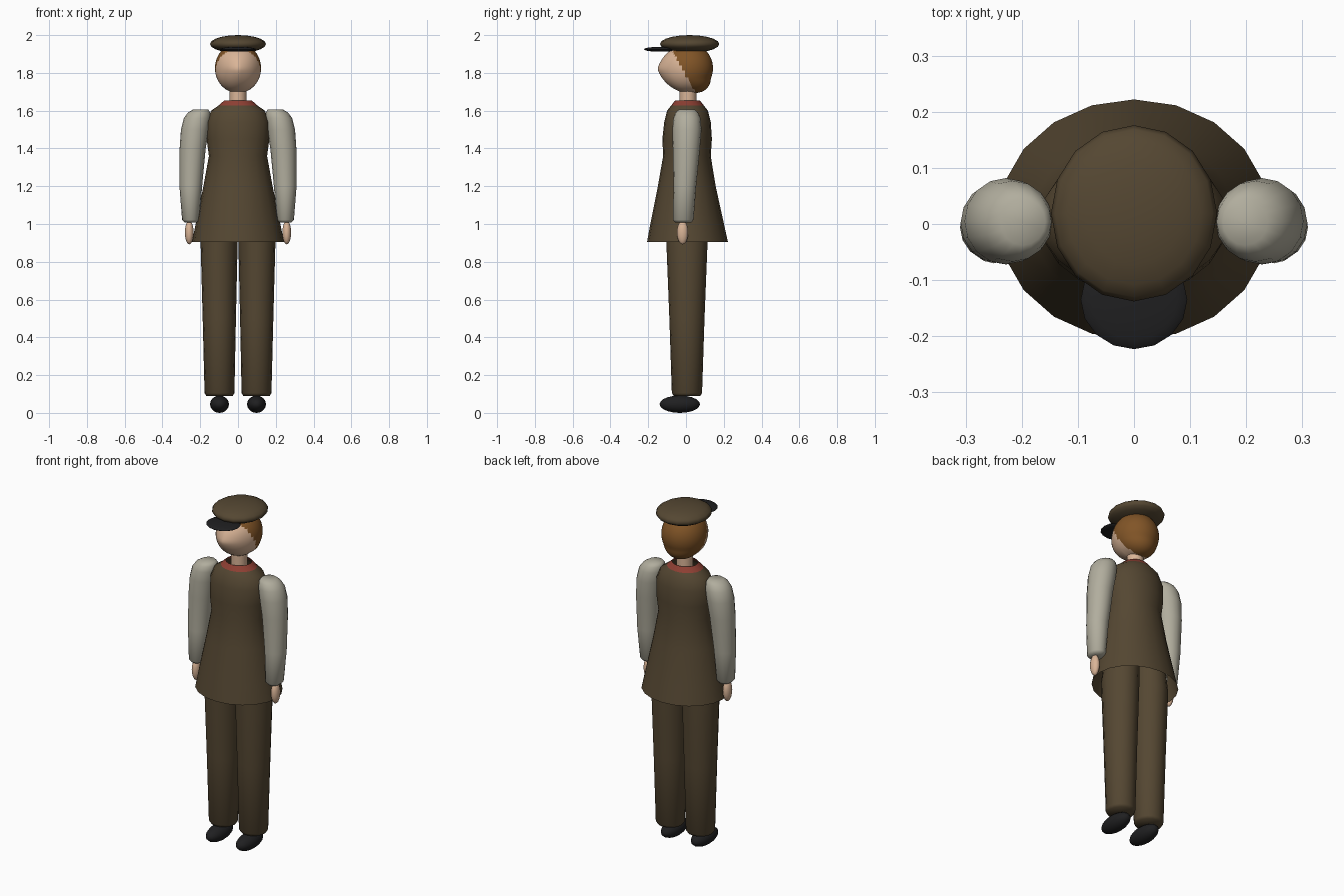
import bpy, bmesh, math

cube = bpy.data.objects.get("Cube")
if cube:
    bpy.data.objects.remove(cube, do_unlink=True)


def material(name, rgb):
    m = bpy.data.materials.new(name)
    m.use_nodes = True
    m.diffuse_color = (*rgb, 1)
    bsdf = next(n for n in m.node_tree.nodes if n.type == 'BSDF_PRINCIPLED')
    bsdf.inputs["Base Color"].default_value = (*rgb, 1)
    return m


brown = material("brown cloth", (0.09, 0.063, 0.032))
cream = material("cream cloth", (0.44, 0.42, 0.34))
skin = material("skin", (0.70, 0.46, 0.31))
ginger = material("ginger hair", (0.22, 0.09, 0.02))
red = material("red cloth", (0.27, 0.05, 0.033))
black = material("black leather", (0.014, 0.014, 0.015))


def finish(name, bm, mats, angle=60, rule=None):
    """Turn a bmesh into a smooth shaded object, colouring faces by a rule."""
    bmesh.ops.recalc_face_normals(bm, faces=bm.faces)
    if rule:
        for f in bm.faces:
            f.material_index = rule(f.calc_center_median())
    mesh = bpy.data.meshes.new(name)
    bm.to_mesh(mesh)
    bm.free()
    for m in mats:
        mesh.materials.append(m)
    ob = bpy.data.objects.new(name, mesh)
    bpy.context.collection.objects.link(ob)
    bpy.ops.object.select_all(action='DESELECT')
    ob.select_set(True)
    bpy.context.view_layer.objects.active = ob
    bpy.ops.object.shade_smooth_by_angle(angle=math.radians(angle))
    return ob


def loft(name, rows, mats, side=1, segments=16, cap=True, rule=None):
    """Skin horizontal ellipses given as (z, centre x, centre y, radius x, radius y)."""
    bm = bmesh.new()
    rings = []
    for z, cx, cy, rx, ry in rows:
        angles = [math.tau * i / segments for i in range(segments)]
        rings.append([bm.verts.new((side * (cx + rx * math.cos(a)),
                                    cy + ry * math.sin(a), z)) for a in angles])
    for low, high in zip(rings, rings[1:]):
        for i in range(segments):
            j = (i + 1) % segments
            bm.faces.new((low[i], low[j], high[j], high[i]))
    if cap:
        bm.faces.new(rings[0])
        bm.faces.new(rings[-1])
    return finish(name, bm, mats, rule=rule)


def ellipsoid(name, centre, radii, mats, segments=16, rings=10, shape=None, rule=None):
    bm = bmesh.new()
    bmesh.ops.create_uvsphere(bm, u_segments=segments, v_segments=rings, radius=1)
    for v in bm.verts:
        v.co = [c + r * p for c, r, p in zip(centre, radii, v.co)]
        if shape:
            shape(v.co)
    return finish(name, bm, mats, rule=rule)


# Flared coat, open at the hem, with a red collar band around the neckline
loft("coat", [
    (0.905, 0, 0.008, 0.243, 0.214),
    (1.0, 0, 0.006, 0.224, 0.195),
    (1.2, 0, 0.004, 0.183, 0.153),
    (1.36, 0, 0.005, 0.154, 0.126),
    (1.45, 0, 0.006, 0.166, 0.131),
    (1.54, 0, 0.008, 0.167, 0.123),
    (1.6, 0, 0.008, 0.142, 0.108),
    (1.628, 0, 0.008, 0.102, 0.086),
    (1.655, 0, 0.008, 0.072, 0.065),
], [brown, red], segments=20, cap=False,
    rule=lambda c: 1 if c.z > 1.628 else 0)

# Neck
loft("neck", [(1.56, 0, 0.01, 0.045, 0.045), (1.74, 0, 0.01, 0.045, 0.045)], [skin])


# Head with a pointed nose ridge and swept back hair
def face_shape(co):
    if co.y < 0:
        ridge = max(0, 1 - abs(co.x) / 0.1) * max(0, 1 - abs(co.z - 1.82) / 0.11)
        co.y -= 0.032 * ridge
    else:
        co.y += 0.03 * min(1, max(0, (1.77 - co.z) / 0.07))


ellipsoid("head", (0, 0.012, 1.825), (0.122, 0.131, 0.132), [skin, ginger],
          segments=48, rings=32, shape=face_shape,
          rule=lambda c: 1 if c.y > -0.08 + (1.93 - c.z) * 0.56 else 0)

# Flat cap and visor
ellipsoid("cap", (0, 0.019, 1.953), (0.148, 0.157, 0.047), [brown])
ellipsoid("cap_visor", (0, -0.135, 1.925), (0.095, 0.088, 0.013), [black])

for label, side in (("left", 1), ("right", -1)):
    # Sleeve, full at the shoulder and rounded at the cuff
    loft(label + "_sleeve", [
        (1.008, 0.25, -0.015, 0.033, 0.042),
        (1.022, 0.25, -0.015, 0.046, 0.055),
        (1.2, 0.25, -0.006, 0.06, 0.06),
        (1.4, 0.24, 0.002, 0.069, 0.072),
        (1.5, 0.228, 0.005, 0.074, 0.077),
        (1.56, 0.216, 0.005, 0.071, 0.072),
        (1.59, 0.206, 0.004, 0.059, 0.06),
        (1.606, 0.198, 0.004, 0.04, 0.042),
    ], [cream], side)

    # Hand
    ellipsoid(label + "_hand", (side * 0.258, -0.018, 0.955), (0.023, 0.03, 0.063), [skin])

    # Trouser leg
    loft(label + "_trouser_leg", [
        (0.09, 0.098, 0.005, 0.07, 0.07),
        (0.105, 0.098, 0.005, 0.079, 0.08),
        (0.5, 0.099, 0.005, 0.088, 0.093),
        (0.9, 0.1, 0.005, 0.098, 0.109),
        (1.1, 0.085, 0.005, 0.085, 0.105),
    ], [brown], side)

    # Shoe
    ellipsoid(label + "_shoe", (side * 0.098, -0.033, 0.046), (0.05, 0.107, 0.046), [black])
